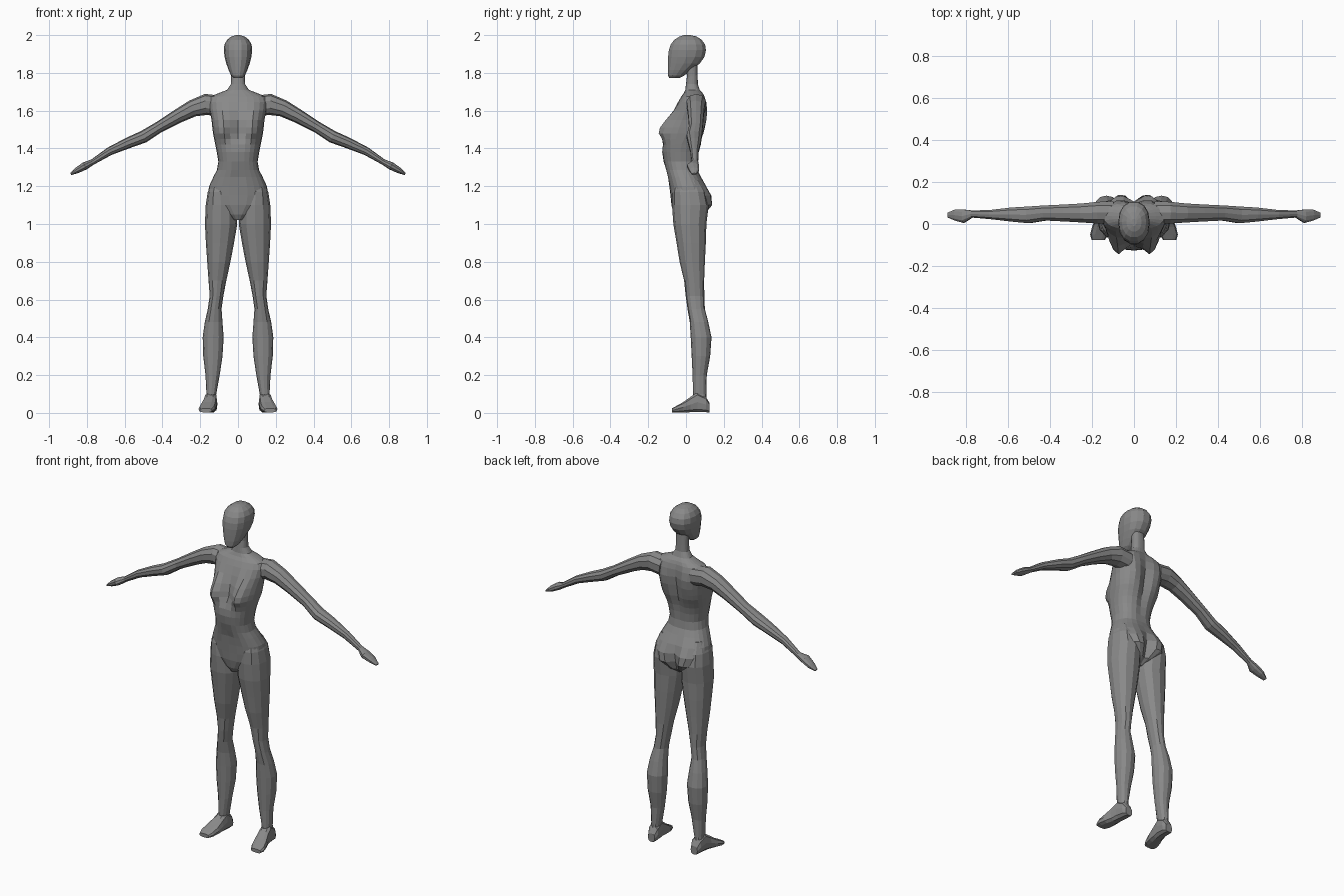
import bpy, bmesh, math
from mathutils import Vector as V

grey = bpy.data.materials.new("mid grey")
grey.diffuse_color = (0.25, 0.25, 0.25, 1)


def gauss(d, s):
    return math.exp(-(d / s) ** 2)


def loft(name, rings, segs, power=0.85, mirror=False, shape=None):
    """Skin rings of (centre, half axis u, half axis v), capped at both ends."""
    bm = bmesh.new()
    loops = []
    for c, u, v in rings:
        loop = []
        for i in range(segs):
            a = 2 * math.pi * i / segs
            cu, sv = math.cos(a), math.sin(a)
            p = c + u * math.copysign(abs(cu) ** power, cu) + v * math.copysign(abs(sv) ** power, sv)
            loop.append(bm.verts.new(shape(p, sv) if shape else p))
        loops.append(loop)
    for a, b in zip(loops, loops[1:]):
        for i in range(segs):
            j = (i + 1) % segs
            bm.faces.new((a[i], a[j], b[j], b[i]))
    bm.faces.new(loops[0])
    bm.faces.new(loops[-1])
    bmesh.ops.recalc_face_normals(bm, faces=bm.faces)
    me = bpy.data.meshes.new(name)
    bm.to_mesh(me)
    bm.free()
    me.materials.append(grey)
    ob = bpy.data.objects.new(name, me)
    bpy.context.collection.objects.link(ob)
    if mirror:
        ob.modifiers.new("Mirror", 'MIRROR')
    return ob


def level(z, x0, x1, y0, y1):
    """Horizontal ring from its left, right, front and back limits."""
    return (V(((x0 + x1) / 2, (y0 + y1) / 2, z)), V(((x1 - x0) / 2, 0, 0)), V((0, (y1 - y0) / 2, 0)))


def body_shape(p, s):
    """Breasts and navel in front; shoulder blades, spine and buttocks behind."""
    x, z = abs(p.x), p.z
    if s < -0.1:
        p.y -= 0.075 * gauss(x - 0.08, 0.045) * gauss(z - 1.49, 0.085 if z > 1.49 else 0.045)
        p.y += 0.012 * gauss(x, 0.02) * gauss(z - 1.265, 0.02)
    elif s > 0.1:
        p.y += 0.015 * gauss(x - 0.08, 0.04) * gauss(z - 1.58, 0.08)
        p.y -= 0.02 * gauss(x, 0.025) * gauss(z - 1.5, 0.14)
        p.y += 0.03 * gauss(x - 0.075, 0.05) * gauss(z - 1.11, 0.07)
        p.y -= 0.025 * gauss(x, 0.02) * gauss(z - 1.1, 0.07)
    return p


# Torso and neck: height, half width, front, back
torso = [(1.02, .025, -.05, .06), (1.05, .065, -.066, .10), (1.10, .135, -.077, .12),
         (1.15, .16, -.082, .12), (1.20, .153, -.088, .105), (1.25, .13, -.098, .08),
         (1.285, .112, -.107, .064), (1.33, .104, -.118, .06), (1.38, .112, -.126, .066),
         (1.42, .12, -.122, .075), (1.45, .126, -.105, .085), (1.48, .132, -.085, .095),
         (1.51, .136, -.078, .10), (1.55, .14, -.072, .105), (1.60, .15, -.06, .108),
         (1.645, .155, -.042, .105), (1.675, .145, -.025, .098), (1.692, .105, -.012, .09),
         (1.71, .058, -.004, .075), (1.74, .038, .0, .064), (1.78, .036, .005, .062),
         (1.84, .036, .0, .06)]
loft("torso", [level(z, -w, w, f, b) for z, w, f, b in torso], 24, .85, shape=body_shape)

# Head
head = [(1.772, .022, -.088, -.035), (1.785, .036, -.096, -.01), (1.815, .05, -.098, .03),
        (1.85, .062, -.098, .075), (1.885, .071, -.097, .1), (1.92, .075, -.093, .108),
        (1.95, .072, -.083, .103), (1.975, .058, -.064, .085), (1.992, .036, -.036, .058),
        (2.0, .012, -.01, .025)]
loft("head", [level(z, -w, w, f, b) for z, w, f, b in head], 14, .9)

# Legs: height, inner, outer, front, back
leg = [(.045, .12, .17, .04, .112), (.1, .115, .167, .037, .108), (.2, .097, .172, .035, .11),
       (.3, .082, .184, .03, .128), (.4, .076, .187, .025, .135), (.48, .082, .176, .02, .118),
       (.55, .087, .16, .008, .1), (.62, .077, .15, -.002, .097), (.7, .062, .156, -.01, .096),
       (.8, .04, .163, -.034, .1), (.9, .021, .17, -.05, .105), (1.0, .004, .175, -.067, .108),
       (1.1, .008, .171, -.074, .12), (1.17, .03, .16, -.072, .105), (1.23, .06, .135, -.055, .07)]
loft("legs", [level(*r) for r in leg], 12, .9, mirror=True)

# Feet, from heel to toes: y, centre x, half width, top
foot = [(.125, .14, .022, .05), (.105, .141, .032, .085), (.06, .144, .034, .11),
        (.025, .149, .036, .085), (-.015, .158, .042, .056), (-.05, .166, .043, .036),
        (-.075, .17, .032, .022)]
loft("feet", [(V((x, y, t / 2 + .002)), V((w, 0, 0)), V((0, 0, t / 2))) for y, x, w, t in foot],
     10, .7, mirror=True)

# Arms and hands: x, z, half thickness, front, back
arm = [(.1, 1.625, .055, .0, .11), (.17, 1.633, .056, .0, .108), (.24, 1.612, .045, .005, .1),
       (.32, 1.57, .037, .01, .095), (.42, 1.512, .03, .015, .09), (.5, 1.462, .033, .002, .085),
       (.58, 1.43, .029, .01, .08), (.68, 1.385, .022, .022, .068), (.77, 1.328, .015, .03, .065),
       (.81, 1.308, .021, .004, .07), (.85, 1.285, .016, .015, .07), (.885, 1.264, .006, .03, .055)]
rings = []
for i, (x, z, r, f, b) in enumerate(arm):
    p, q = arm[max(i - 1, 0)], arm[min(i + 1, len(arm) - 1)]
    t = V((q[0] - p[0], 0, q[1] - p[1])).normalized()
    rings.append((V((x, (f + b) / 2, z)), V((-t.z, 0, t.x)) * r, V((0, (b - f) / 2, 0))))
loft("arms", rings, 10, .9, mirror=True)
